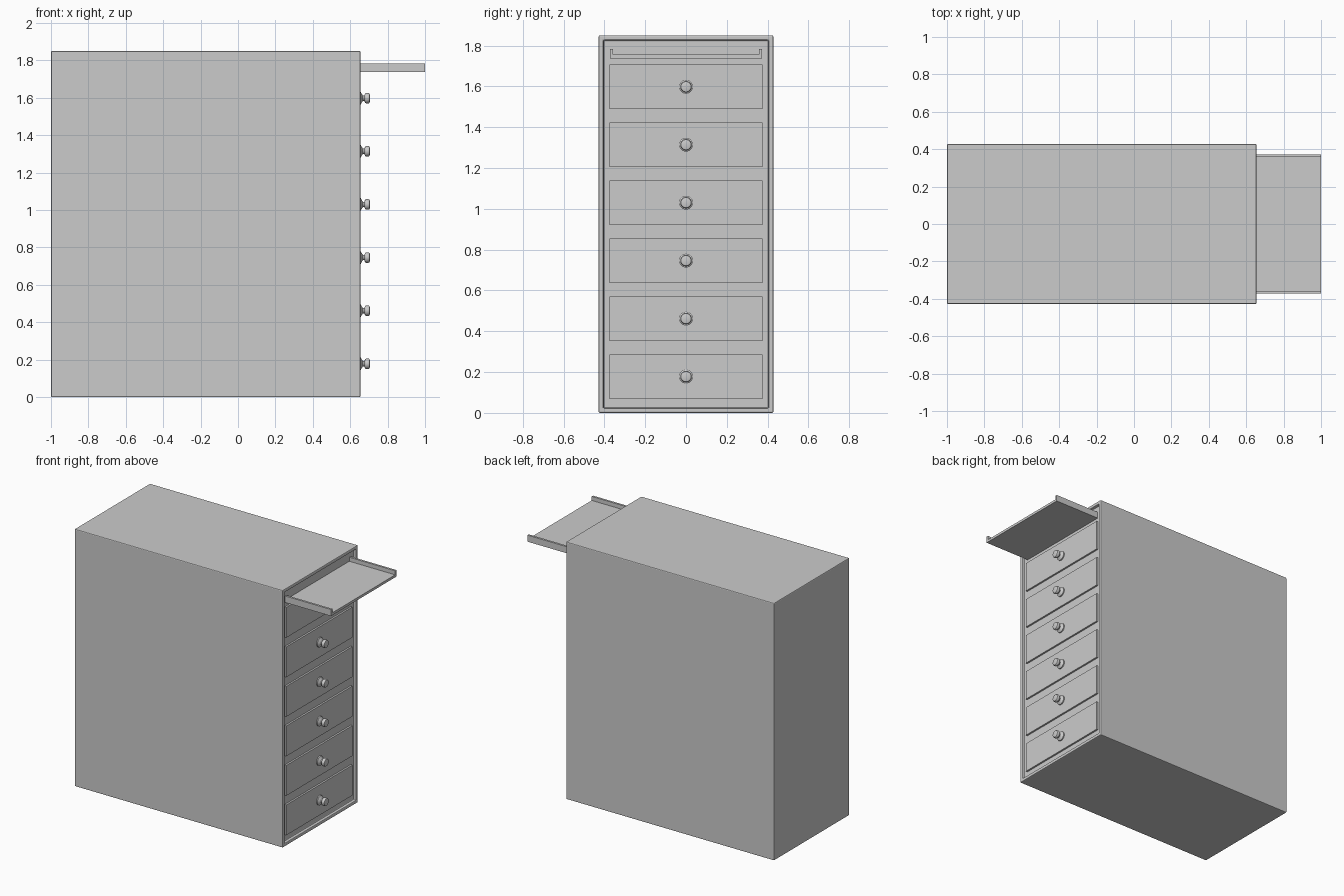
import bpy, bmesh, math
from mathutils import Matrix

if "Cube" in bpy.data.objects:
    bpy.data.objects.remove(bpy.data.objects["Cube"])

FRONT = 0.655    # plane of the cabinet's open end
PANEL = 0.635    # recessed panel behind the rim
DRAWER = 0.648   # drawer faces


def add_object(name, bm):
    bmesh.ops.recalc_face_normals(bm, faces=bm.faces)
    mesh = bpy.data.meshes.new(name)
    bm.to_mesh(mesh)
    bm.free()
    obj = bpy.data.objects.new(name, mesh)
    bpy.context.collection.objects.link(obj)
    return obj


def box_mesh(lo, hi):
    bm = bmesh.new()
    size = [b - a for a, b in zip(lo, hi)]
    mid = [(a + b) / 2 for a, b in zip(lo, hi)]
    bmesh.ops.create_cube(bm, size=1, matrix=Matrix.Translation(mid) @ Matrix.Diagonal((*size, 1)))
    return bm


def add_bevel(obj, width):
    mod = obj.modifiers.new("Soft edges", 'BEVEL')
    mod.width = width
    mod.segments = 2


# Cabinet body: box with a raised rim around the recessed drawer panel
bm = box_mesh((-1, -0.428, 0), (FRONT, 0.428, 1.85))
bm.faces.ensure_lookup_table()
end = max(bm.faces, key=lambda f: f.calc_center_median().x)
bmesh.ops.inset_region(bm, faces=[end], thickness=0.034)
inner = bmesh.ops.extrude_face_region(bm, geom=[end])
bmesh.ops.translate(bm, vec=(PANEL - FRONT, 0, 0),
                    verts=[v for v in inner['geom'] if isinstance(v, bmesh.types.BMVert)])
if end.is_valid:
    bmesh.ops.delete(bm, geom=[end], context='FACES_ONLY')
add_bevel(add_object("cabinet_body", bm), 0.006)

# Pull-out tray: U-shaped section running out of the panel
section = [(-0.372, 1.737), (0.372, 1.737), (0.372, 1.784), (0.357, 1.784),
           (0.357, 1.755), (-0.357, 1.755), (-0.357, 1.784), (-0.372, 1.784)]
bm = bmesh.new()
face = bm.faces.new([bm.verts.new((PANEL - 0.02, y, z)) for y, z in section])
out = bmesh.ops.extrude_face_region(bm, geom=[face], use_keep_orig=True)
bmesh.ops.translate(bm, vec=(1 - PANEL + 0.02, 0, 0),
                    verts=[v for v in out['geom'] if isinstance(v, bmesh.types.BMVert)])
add_object("pull_out_tray", bm)

# Knob profile: (x, radius) from the drawer face outwards
PROFILE = [(DRAWER - 0.003, 0.034), (0.656, 0.034), (0.660, 0.026), (0.668, 0.014), (0.675, 0.014),
           (0.680, 0.025), (0.685, 0.028), (0.698, 0.028), (0.703, 0.025), (0.705, 0.019)]
SIDES = 32


def add_knob(name, z):
    bm = bmesh.new()
    rings = []
    for x, r in PROFILE:
        rings.append([bm.verts.new((x, r * math.cos(a), z + r * math.sin(a)))
                      for a in (2 * math.pi * i / SIDES for i in range(SIDES))])
    for a, b in zip(rings, rings[1:]):
        for i in range(SIDES):
            j = (i + 1) % SIDES
            bm.faces.new((a[i], a[j], b[j], b[i]))
    bm.faces.new(rings[0])
    bm.faces.new(rings[-1])
    obj = add_object(name, bm)
    bpy.ops.object.select_all(action='DESELECT')
    obj.select_set(True)
    bpy.context.view_layer.objects.active = obj
    bpy.ops.object.shade_smooth_by_angle(angle=math.radians(40))


# Six drawers, each with a round knob
for n in range(6):
    z = 0.178 + n * 0.284
    add_object(f"drawer_{n + 1}", box_mesh((PANEL - 0.02, -0.375, z - 0.109), (DRAWER, 0.375, z + 0.109)))
    add_knob(f"drawer_knob_{n + 1}", z)
